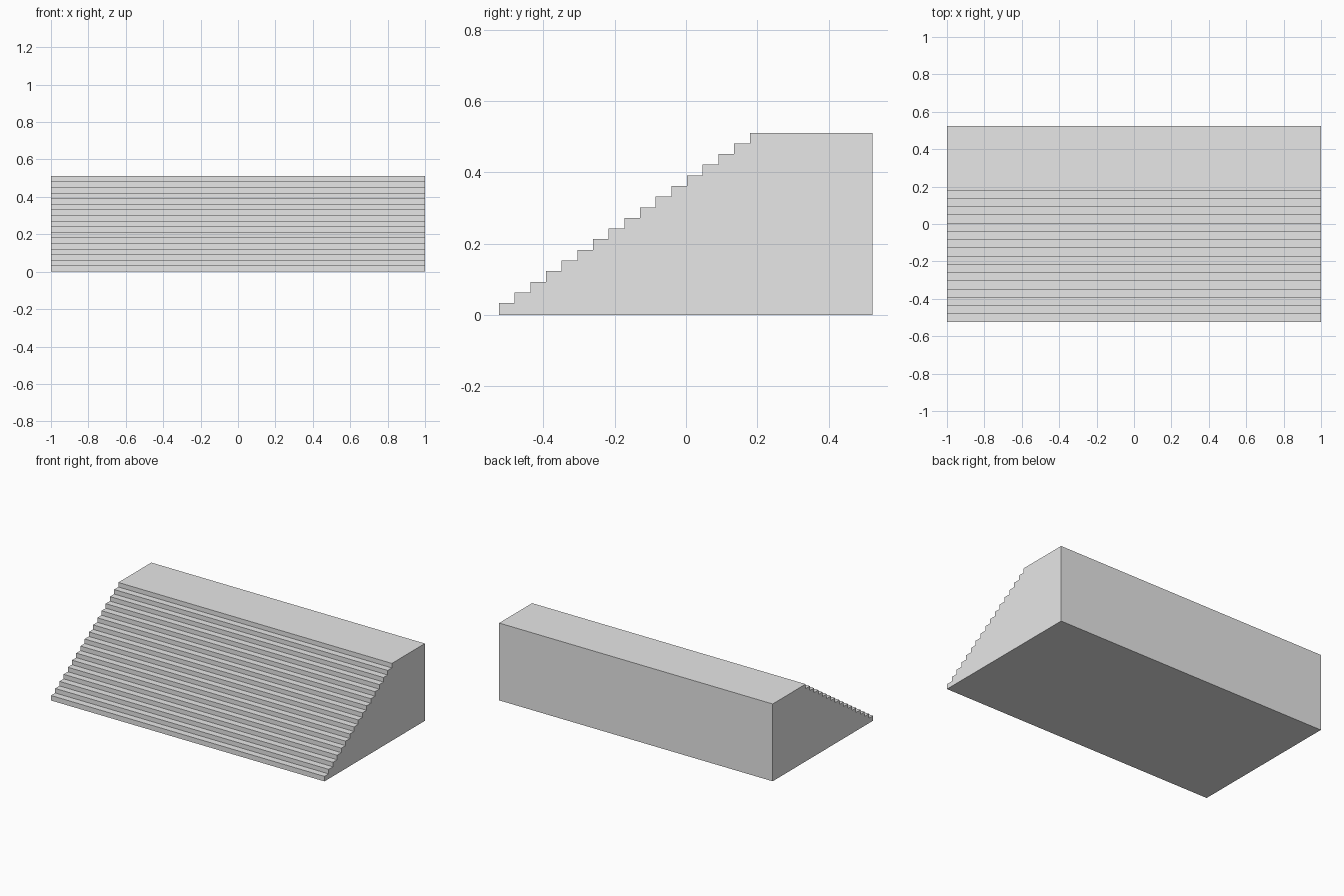
import bpy, bmesh

if "Cube" in bpy.data.objects:
    bpy.data.objects.remove(bpy.data.objects["Cube"])

STEPS = 17                      # risers, the last one reaching the landing
HALF_WIDTH = 1.0
FRONT, BACK = -0.525, 0.523
TREAD = 0.044
FIRST_RISE, HEIGHT = 0.033, 0.511
RISE = (HEIGHT - FIRST_RISE) / (STEPS - 1)

# stepped side profile in (y, z)
profile = [(FRONT, 0.0)]
for i in range(STEPS):
    z = FIRST_RISE + RISE * i
    y = FRONT + TREAD * i
    profile.append((y, z))
    profile.append((y + TREAD if i < STEPS - 1 else BACK, z))
profile.append((BACK, 0.0))

# solid staircase: profile extruded across the width
bm = bmesh.new()
side = bm.faces.new([bm.verts.new((-HALF_WIDTH, y, z)) for y, z in profile])
ext = bmesh.ops.extrude_face_region(bm, geom=[side], use_keep_orig=True)
moved = [g for g in ext["geom"] if isinstance(g, bmesh.types.BMVert)]
bmesh.ops.translate(bm, verts=moved, vec=(2 * HALF_WIDTH, 0, 0))
bmesh.ops.recalc_face_normals(bm, faces=bm.faces)
mesh = bpy.data.meshes.new("staircase")
bm.to_mesh(mesh)
bm.free()

# plain grey stone
grey = bpy.data.materials.new("light_grey")
grey.diffuse_color = (0.8, 0.8, 0.8, 1)
grey.use_nodes = True
grey.node_tree.nodes["Principled BSDF"].inputs["Base Color"].default_value = grey.diffuse_color
mesh.materials.append(grey)

staircase = bpy.data.objects.new("staircase", mesh)
bpy.context.collection.objects.link(staircase)
